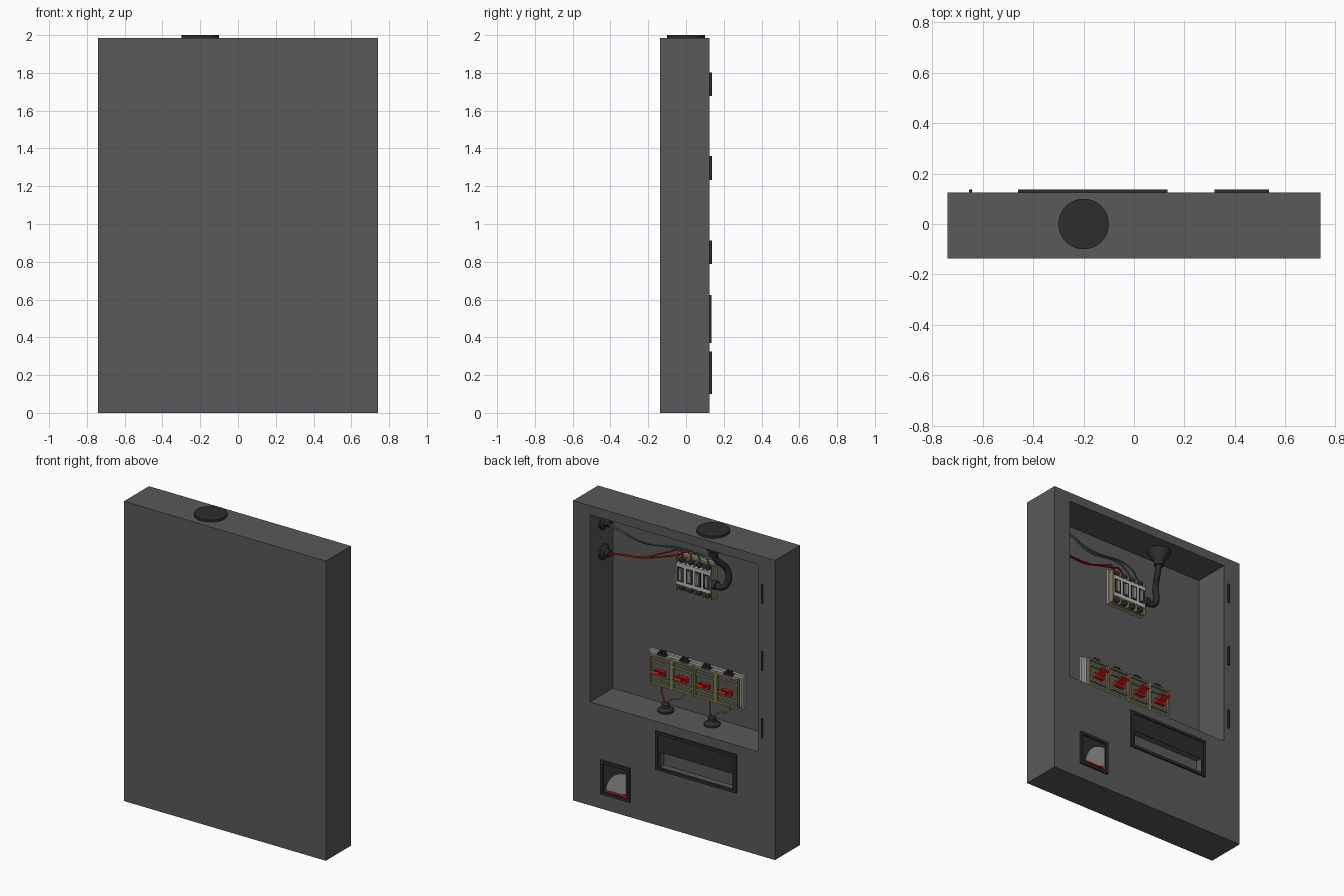
import bpy, bmesh, math
from mathutils import Vector, Matrix

if "Cube" in bpy.data.objects:
    bpy.data.objects.remove(bpy.data.objects["Cube"])


def material(name, r, g, b):
    m = bpy.data.materials.new(name)
    m.diffuse_color = (r, g, b, 1)
    m.use_nodes = True
    m.node_tree.nodes["Principled BSDF"].inputs["Base Color"].default_value = m.diffuse_color
    return m


STEEL = material("dark_steel", .1, .1, .1)
BLACK = material("black_plastic", .026, .026, .026)
WHITE = material("pale_plastic", .5, .5, .48)
OLIVE = material("olive", .22, .2, .09)
RED = material("red", .6, .01, .01)
TEAL = material("teal", .06, .16, .14)
GREY = material("dial_grey", .3, .3, .3)


def finish(name, bm, mat):
    me = bpy.data.meshes.new(name)
    bmesh.ops.recalc_face_normals(bm, faces=bm.faces)
    bm.to_mesh(me)
    bm.free()
    me.materials.append(mat)
    ob = bpy.data.objects.new(name, me)
    bpy.context.collection.objects.link(ob)
    return ob


def boxes(name, mat, *specs):
    """One object from boxes given as (x0, x1, y0, y1, z0, z1)."""
    bm = bmesh.new()
    for x0, x1, y0, y1, z0, z1 in specs:
        m = Matrix.Translation(((x0 + x1) / 2, (y0 + y1) / 2, (z0 + z1) / 2))
        bmesh.ops.create_cube(bm, size=1, matrix=m @ Matrix.Diagonal((x1 - x0, y1 - y0, z1 - z0, 1)))
    return finish(name, bm, mat)


def ring(x0, x1, y0, y1, z0, z1, t):
    """Four boxes forming a rectangular frame facing +y."""
    return [(x0, x1, y0, y1, z1 - t, z1), (x0, x1, y0, y1, z0, z0 + t),
            (x0, x0 + t, y0, y1, z0 + t, z1 - t), (x1 - t, x1, y0, y1, z0 + t, z1 - t)]


def smooth(ob):
    bpy.ops.object.select_all(action='DESELECT')
    bpy.context.view_layer.objects.active = ob
    ob.select_set(True)
    bpy.ops.object.shade_smooth_by_angle(angle=math.radians(35))


def lathe(name, mat, profile, base, axis, seg=32):
    """Closed turned shape; profile is (radius, height) along axis."""
    bm = bmesh.new()
    rot = Vector((0, 0, 1)).rotation_difference(Vector(axis)).to_matrix()
    rings = []
    for r, h in profile:
        rings.append([bm.verts.new(Vector(base) + rot @ Vector(
            (r * math.cos(math.tau * i / seg), r * math.sin(math.tau * i / seg), h))) for i in range(seg)])
    for a, b in zip(rings, rings[1:]):
        for i in range(seg):
            j = (i + 1) % seg
            bm.faces.new((a[i], a[j], b[j], b[i]))
    bm.faces.new(rings[0])
    bm.faces.new(rings[-1])
    ob = finish(name, bm, mat)
    smooth(ob)
    return ob


def cable(name, mat, radius, pts):
    cu = bpy.data.curves.new(name, 'CURVE')
    cu.dimensions = '3D'
    cu.bevel_depth, cu.bevel_resolution, cu.resolution_u = radius, 2, 8
    cu.use_fill_caps = True
    sp = cu.splines.new('BEZIER')
    sp.bezier_points.add(len(pts) - 1)
    for p, co in zip(sp.bezier_points, pts):
        p.co = co
        p.handle_left_type = p.handle_right_type = 'AUTO'
    cu.materials.append(mat)
    ob = bpy.data.objects.new(name, cu)
    bpy.context.collection.objects.link(ob)
    return ob


# Cabinet with the open bay and the shallow slot cut into its back
cabinet = boxes("cabinet", STEEL, (-.74, .74, -.137, .125, 0, 1.985))
for nm, spec in (("bay_cutter", (-.615, .615, -.115, .3, .685, 1.925)),
                 ("slot_cutter", (-.43, .10, .085, .3, .39, .49))):
    cutter = boxes(nm, STEEL, spec)
    cutter.hide_render = True
    mod = cabinet.modifiers.new(nm, 'BOOLEAN')
    mod.operation, mod.object = 'DIFFERENCE', cutter
    bpy.context.view_layer.objects.active = cabinet
    bpy.ops.object.modifier_apply(modifier=nm)
    bpy.data.objects.remove(cutter)

# Hinge pins
for i, z in enumerate((.85, 1.297, 1.74)):
    lathe(f"hinge_{i}", BLACK, [(.007, -.063), (.007, .063)], (-.648, .131, z), (0, 0, 1), 12)

# Slot surround: raised rim and recessed upper panel
boxes("slot_frame", BLACK, *ring(-.46, .133, .124, .136, .37, .625, .018),
      (-.442, .115, .124, .129, .49, .607), (-.442, -.43, .124, .129, .388, .49),
      (.10, .115, .124, .129, .388, .49))

# Gauge: rim, backing, quarter dial and needle
boxes("gauge_frame", BLACK, *ring(.32, .535, .124, .137, .10, .325, .018),
      (.338, .517, .124, .127, .118, .307))
bm = bmesh.new()
arc = [(0, 0)] + [(.145 * math.cos(a), .145 * math.sin(a)) for a in
                  (math.pi / 2 * i / 14 for i in range(15))]
dial = bm.faces.new([bm.verts.new((.347 + x, .127, .13 + z)) for x, z in arc])
ext = bmesh.ops.extrude_face_region(bm, geom=[dial])
bmesh.ops.translate(bm, vec=(0, .003, 0), verts=[v for v in ext["geom"] if isinstance(v, bmesh.types.BMVert)])
finish("gauge_dial", bm, GREY)
boxes("gauge_needle", RED, (.345, .50, .13, .133, .128, .136), (.34, .37, .13, .135, .122, .142))

# Roof cap, funnel and conduit
lathe("roof_cap", BLACK, [(.1, 0), (.1, .016)], (-.2, 0, 1.984), (0, 0, 1), 48)
lathe("conduit_funnel", BLACK, [(.074, 0), (.074, .012), (.03, .075), (.03, .1)], (-.2, 0, 1.926), (0, 0, -1))
cable("conduit", BLACK, .02, [(-.2, 0, 1.86), (-.205, -.015, 1.8), (-.24, -.08, 1.72), (-.25, -.085, 1.64),
                              (-.215, -.075, 1.59), (-.165, -.075, 1.59)])
lathe("conduit_collar", BLACK, [(.028, 0), (.028, .03)], (-.175, -.075, 1.59), (1, 0, 0), 16)

# Cable grommets on the side wall and floor
GROMMET = [(.05, 0), (.05, .012), (.026, .03), (.026, .05), (.018, .055)]
for i, z in enumerate((1.63, 1.83)):
    lathe(f"wall_grommet_{i}", BLACK, GROMMET, (.616, -.01, z), (-1, 0, 0), 24)
for i, x in enumerate((.17, -.17)):
    lathe(f"floor_grommet_{i}", BLACK, GROMMET, (x, -.03, .684), (0, 0, 1), 24)

# Upper breaker block: backplate, olive terminal body, pale cover
boxes("breaker_backplate", WHITE, (-.15, .125, -.116, -.1, 1.485, 1.725))
boxes("breaker_body", OLIVE, (-.145, .115, -.1, -.08, 1.49, 1.715),
      *[(x - .003, x + .003, -.08, -.062, 1.49, 1.715) for x in (-.142, -.08, -.015, .05, .112)])
boxes("breaker_cover", WHITE, (-.14, .11, -.08, -.058, 1.53, 1.675))
for i in range(4):
    x = .08 - .0633 * i
    boxes(f"breaker_window_{i}", BLACK, *ring(x - .022, x + .022, -.059, -.054, 1.555, 1.65, .006))
    boxes(f"breaker_rocker_{i}", GREY, (x - .01, x + .01, -.059, -.05, 1.565, 1.64))
    for j, z in enumerate((1.51, 1.695)):
        lathe(f"terminal_{i}_{j}", BLACK, [(.017, 0), (.017, .018), (.011, .022)], (x, -.081, z), (0, 1, 0), 12)

# Upper wiring: two red and two teal leads from the wall to the terminals
for i in range(4):
    x, low = .08 - .0633 * i, i < 2
    z0 = 1.63 if low else 1.83
    o = .01 * (i % 2)
    cable(f"upper_lead_{i}", RED if low else TEAL, .005,
          [(.575, -.01 + o, z0), (.5, -.02 + o, z0 + (.01 if low else -.03)),
           (.34, -.04 + o, 1.655 if low else 1.75 + o), (x + .1, -.07 + o, 1.72 if low else 1.775),
           (x + .02, -.085, 1.745), (x, -.085, 1.705)])

# Lower switch strip: pale stepped base, olive tray with rails
boxes("strip_base", WHITE, (-.36, .34, -.116, -.1, .815, 1.03), (-.35, .33, -.1, -.082, .825, 1.02))
boxes("strip_tray", STEEL, (-.338, .312, -.083, -.072, .822, 1.015))
seg = .1625
for i in range(4):
    x1 = .312 - seg * i
    x0, xc = x1 - seg, x1 - seg / 2
    boxes(f"switch_frame_{i}", OLIVE, *ring(x0 + .001, x1 - .001, -.083, -.057, .82, 1.017, .012),
          (x0 + .012, x1 - .012, -.073, -.06, .965, .977), (x0 + .012, x1 - .012, -.073, -.06, .86, .872))
    # Red toggle: foot plate and tilted paddle
    boxes(f"switch_foot_{i}", RED, (xc - .035, xc + .035, -.073, -.05, .895, .925))
    paddle = boxes(f"switch_paddle_{i}", RED, (-.025, .025, 0, .06, -.006, .006),
                   (-.03, .03, .05, .062, -.009, .009))
    paddle.location = (xc, -.06, .912)
    paddle.rotation_euler = (math.radians(20), 0, 0)
    # Black clip on the top edge
    boxes(f"strip_clip_{i}", BLACK, (xc - .03, xc + .03, -.1, -.07, 1.017, 1.03),
          (xc - .02, xc - .005, -.095, -.075, 1.03, 1.045), (xc + .005, xc + .02, -.095, -.075, 1.03, 1.045))

# Lower wiring from the floor grommets up to the strip
for i, (mat, gx, sx) in enumerate(((RED, .18, .225), (OLIVE, .16, .07), (TEAL, -.16, -.13), (OLIVE, -.18, -.27))):
    cable(f"lower_lead_{i}", mat, .005, [(gx, -.03, .73), (gx + (sx - gx) * .2, -.035, .765),
                                         (sx, -.065, .79), (sx, -.078, .835)])
